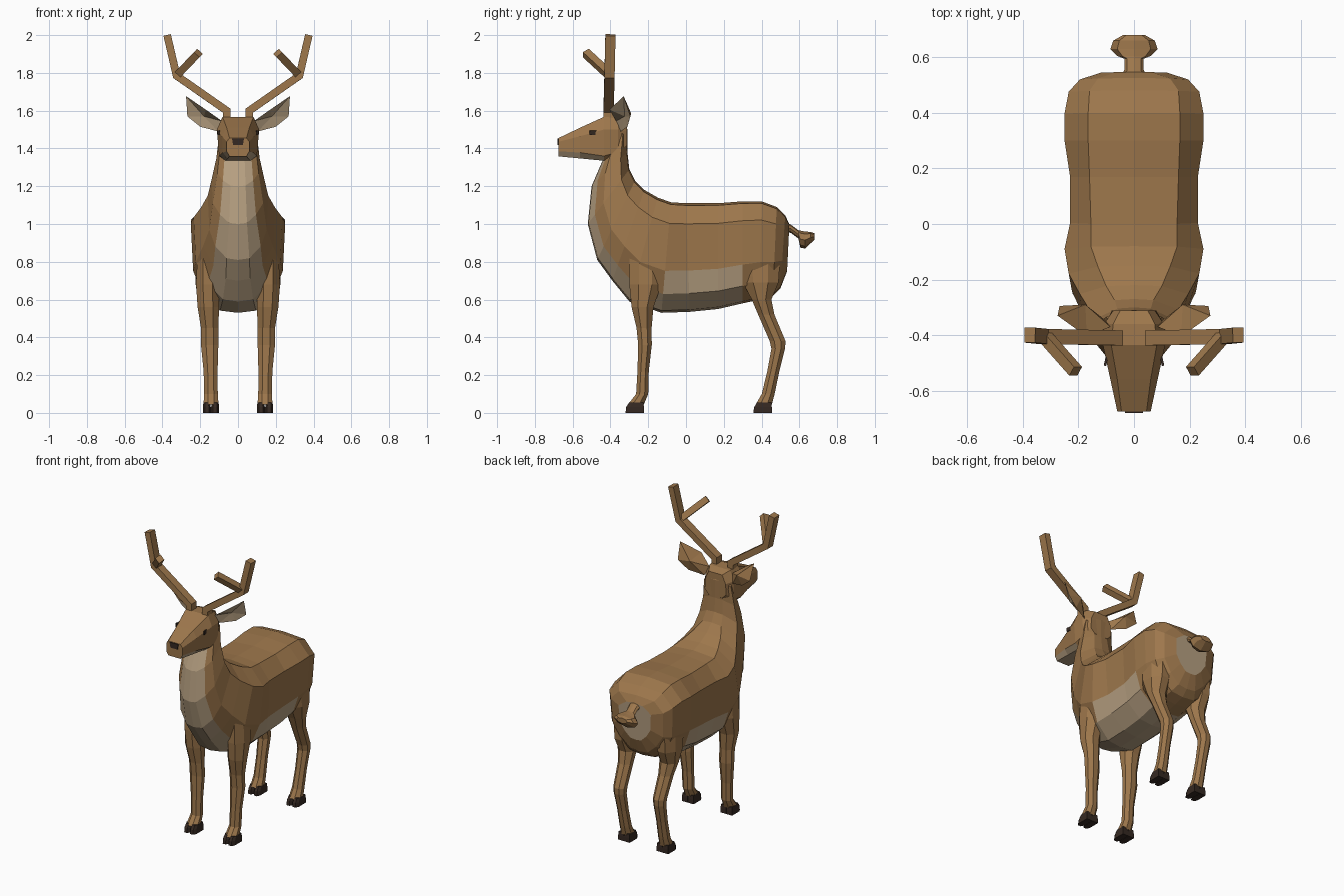
import bpy, bmesh, math
from mathutils import Vector

cube = bpy.data.objects.get("Cube")
if cube:
    bpy.data.objects.remove(cube, do_unlink=True)


def material(name, rgb):
    m = bpy.data.materials.new(name)
    m.use_nodes = True
    m.diffuse_color = (*rgb, 1)
    m.node_tree.nodes["Principled BSDF"].inputs["Base Color"].default_value = (*rgb, 1)
    return m


BROWN = material("coat brown", (0.34, 0.185, 0.072))
CREAM = material("pale cream", (0.47, 0.35, 0.22))
DARK = material("dark hoof", (0.036, 0.022, 0.016))


def finish(name, bm, mats):
    bmesh.ops.recalc_face_normals(bm, faces=bm.faces)
    mesh = bpy.data.meshes.new(name)
    bm.to_mesh(mesh)
    bm.free()
    for m in mats:
        mesh.materials.append(m)
    ob = bpy.data.objects.new(name, mesh)
    bpy.context.scene.collection.objects.link(ob)
    return ob


def loft(name, rings, mats, rule=None, caps=(0, 0)):
    """Skin closed rings of points; rule(ring, side) gives the material slot."""
    bm = bmesh.new()
    vs = [[bm.verts.new(p) for p in ring] for ring in rings]
    n = len(vs[0])
    for i in range(len(vs) - 1):
        for j in range(n):
            k = (j + 1) % n
            f = bm.faces.new((vs[i][j], vs[i][k], vs[i + 1][k], vs[i + 1][j]))
            f.material_index = rule(i, j) if rule else 0
    for ring, slot in ((vs[0], caps[0]), (vs[-1], caps[1])):
        bm.faces.new(ring).material_index = slot
    return finish(name, bm, mats)


def mirrored(half):
    """Half outline on +x from top to bottom, closed over to -x."""
    return half + [Vector((-p.x, p.y, p.z)) for p in half[-2:0:-1]]


# Torso and neck: back point, belly point, then widths at top, flank and belly
torso = [
    (.547, 1.0, .535, .75, .06, .12, .08),
    (.525, 1.045, .50, .66, .13, .195, .13),
    (.48, 1.09, .46, .62, .16, .235, .18),
    (.40, 1.12, .39, .60, .165, .25, .19),
    (.30, 1.12, .30, .58, .165, .25, .20),
    (.17, 1.11, .17, .55, .16, .23, .195),
    (0, 1.11, .02, .535, .155, .23, .19),
    (-.08, 1.115, -.13, .53, .155, .25, .19),
    (-.15, 1.14, -.30, .59, .13, .235, .16),
    (-.22, 1.18, -.39, .70, .10, .195, .13),
    (-.27, 1.23, -.47, .81, .07, .16, .12),
    (-.30, 1.29, -.52, 1.0, .06, .14, .095),
    (-.31, 1.38, -.50, 1.2, .05, .115, .08),
    (-.31, 1.5, -.44, 1.34, .05, .10, .07),
    (-.34, 1.55, -.43, 1.38, .04, .08, .05),
]


def torso_ring(by, bz, fy, fz, top, flank, low):
    back, front = Vector((0, by, bz)), Vector((0, fy, fz))
    profile = ((0, 0), (.02, top), (.19, flank), (.62, flank * .95),
               (.83, low), (.98, low * .5), (1, 0))
    return mirrored([back.lerp(front, t) + Vector((w, 0, 0)) for t, w in profile])


def torso_colour(i, j):
    band = min(j, 11 - j)
    if 4 <= i <= 6:
        return int(band >= 3)      # belly and lower flank
    return int(i >= 7 and band >= 4)   # chest and throat


loft("body", [torso_ring(*r) for r in torso], (BROWN, CREAM), torso_colour, (1, 0))

# Head: y, heights of crown, cheek, lip and jaw, then their half widths
head = [
    (-.675, 1.455, 1.435, 1.385, 1.358, .045, .06, .06, .045),
    (-.56, 1.51, 1.465, 1.378, 1.347, .06, .085, .08, .055),
    (-.435, 1.567, 1.50, 1.36, 1.335, .082, .112, .10, .065),
    (-.36, 1.565, 1.50, 1.38, 1.34, .075, .108, .10, .07),
    (-.312, 1.545, 1.49, 1.42, 1.39, .05, .075, .08, .05),
]


def head_ring(y, *v):
    half = [Vector((w, y, z)) for z, w in zip(v[:4], v[4:])]
    return mirrored([Vector((0, y, v[0]))] + half + [Vector((0, y, v[3]))])


loft("head", [head_ring(*r) for r in head], (BROWN, CREAM),
     lambda i, j: int(i < 2 and min(j, 9 - j) >= 3))


def plate(name, loc, size, angle, mat):
    bm = bmesh.new()
    bmesh.ops.create_cube(bm, size=1)
    for v in bm.verts:
        v.co = Vector(v.co[i] * size[i] for i in range(3))
        v.co.x *= 0.8 if v.co.z < 0 else 1
    ob = finish(name, bm, (mat,))
    ob.location = loc
    ob.rotation_euler.z = angle


plate("nose", (0, -.676, 1.435), (.064, .009, .036), 0, DARK)


def oval_ring(x, y, z, hw, hd, sides=8):
    """Level ring used for the legs."""
    angles = [math.tau * (k + .5) / sides for k in range(sides)]
    return [Vector((x + hw * 1.08 * math.cos(a), y + hd * 1.08 * math.sin(a), z)) for a in angles]


# Legs: x, y, z, half width, half depth from body to fetlock
front_leg = [
    (.165, -.215, .84, .05, .085), (.16, -.215, .68, .062, .085),
    (.157, -.23, .56, .057, .058), (.15, -.222, .45, .046, .04),
    (.15, -.217, .36, .046, .036), (.145, -.227, .22, .037, .03),
    (.143, -.232, .10, .036, .032), (.143, -.265, .045, .04, .042),
]
hind_leg = [
    (.165, .39, .84, .06, .11), (.16, .395, .69, .066, .095),
    (.155, .40, .60, .057, .052), (.15, .425, .52, .045, .043),
    (.147, .485, .38, .04, .042), (.147, .488, .34, .038, .036),
    (.145, .462, .22, .034, .032), (.143, .435, .10, .036, .034),
    (.143, .412, .045, .04, .043),
]


def toe(name, x, y):
    """One half of a cloven hoof, sloping forward."""
    rings = []
    for z, front, back, hw in ((0, -.055, .042, .021), (.03, -.052, .042, .021), (.055, -.036, .04, .018)):
        rings.append([Vector((x + a * hw, y + b, z))
                      for a, b in ((-.5, front), (.5, front), (1, front + .02), (1, back), (-1, back), (-1, front + .02))])
    loft(name, rings, (DARK,))


def tube(name, path, hw, hd):
    """Square tube in a mostly upright path; joints are mitred in x and z."""
    pts = [Vector(p) for p in path]
    depth = Vector((0, 1, 0))
    rings = []
    for i, p in enumerate(pts):
        dirs = [(b - a).normalized() for a, b in zip(pts, pts[1:])][max(i - 1, 0):i + 1]
        along = sum(dirs, Vector()).normalized()
        side = depth.cross(along).normalized()
        up = along.cross(side)
        w = hw / max(along.dot(dirs[0]), .5)
        rings.append([p + side * a * w + up * b * hd for a, b in ((1, 1), (-1, 1), (-1, -1), (1, -1))])
    loft(name, rings, (BROWN,))


ear_outline = [(.085, -.37, 1.545), (.17, -.405, 1.605), (.275, -.33, 1.677),
               (.268, -.295, 1.57), (.20, -.31, 1.515), (.105, -.345, 1.49)]


def ear(name, s):
    bm = bmesh.new()
    rim = [bm.verts.new((s * x, y, z)) for x, y, z in ear_outline]
    inner = bm.verts.new((s * .18, -.325, 1.57))
    outer = bm.verts.new((s * .175, -.29, 1.585))
    for a, b in zip(rim, rim[1:] + rim[:1]):
        bm.faces.new((a, b, inner)).material_index = 1
        bm.faces.new((a, b, outer))
    finish(name, bm, (BROWN, CREAM))


# Paired parts
for s, label in ((1, "left"), (-1, "right")):
    for part, rows in (("front", front_leg), ("hind", hind_leg)):
        loft(f"{label}_{part}_leg", [oval_ring(s * r[0], *r[1:]) for r in rows], (BROWN,))
        for side, off in (("inner", -.022), ("outer", .022)):
            toe(f"{label}_{part}_{side}_toe", s * (rows[-1][0] + off), rows[-1][1])
    ear(f"{label}_ear", s)
    plate(f"{label}_eye", (s * .1, -.49, 1.482), (.009, .042, .024), s * .22, DARK)
    tube(f"{label}_antler", [(s * .06, -.41, 1.53), (s * .06, -.41, 1.60),
                             (s * .325, -.405, 1.785), (s * .375, -.40, 2.0)], .02, .027)
    tube(f"{label}_antler_tine", [(s * .325, -.40, 1.785), (s * .21, -.53, 1.905)], .02, .02)


# Tail: y, z, half width, half height; thin stem swelling to a tuft
def tail_ring(y, z, hw, hh):
    return [Vector((hw * math.cos(math.tau * k / 8), y, z + hh * math.sin(math.tau * k / 8))) for k in range(8)]


tail = [(.52, .985, .05, .025), (.555, .975, .035, .022), (.595, .945, .035, .022),
        (.605, .92, .06, .045), (.63, .915, .085, .045), (.66, .928, .075, .03),
        (.68, .933, .04, .018)]
loft("tail", [tail_ring(*r) for r in tail], (BROWN,))
